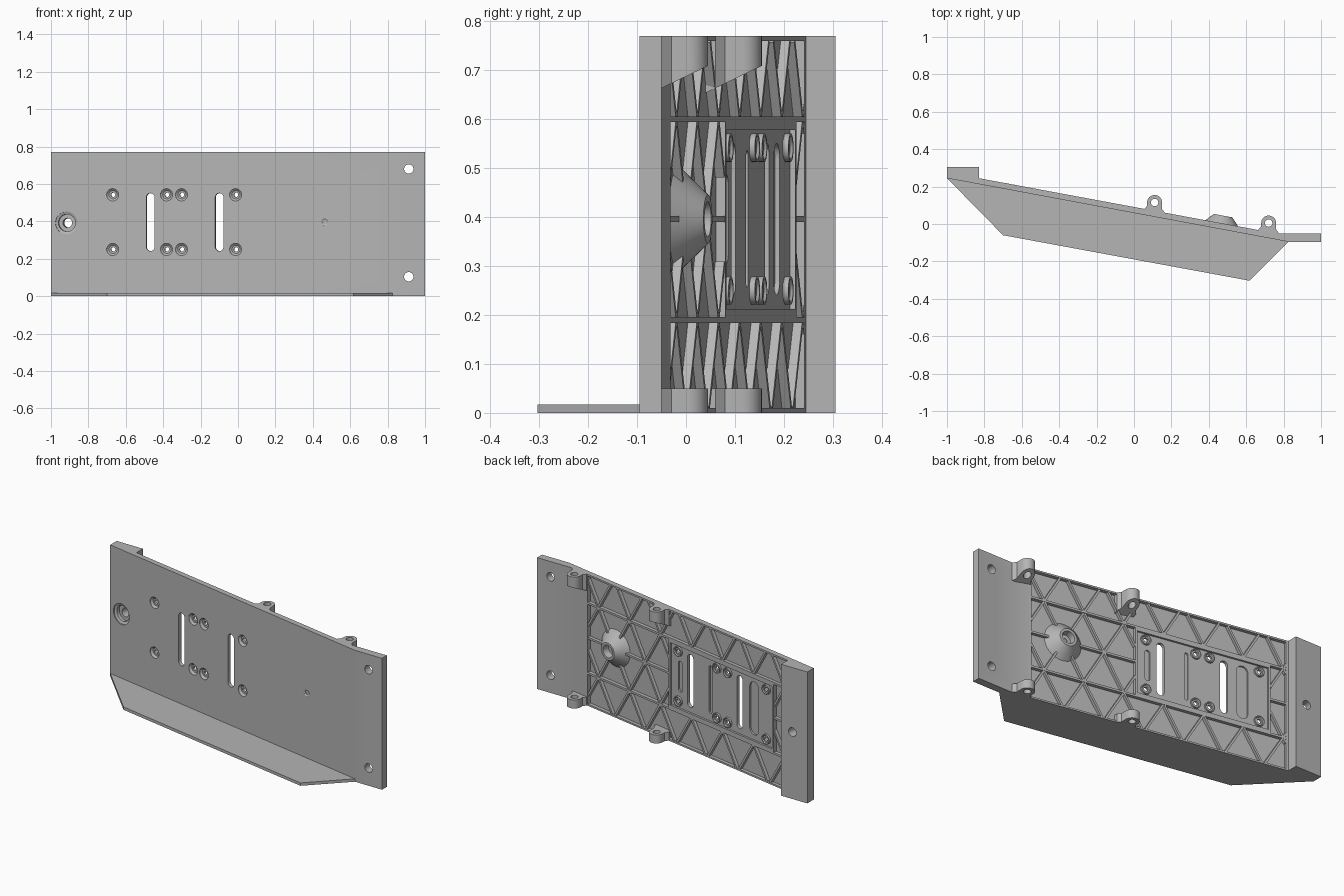
import bpy, bmesh, math
from mathutils import Matrix, Vector

if "Cube" in bpy.data.objects:
    bpy.data.objects.remove(bpy.data.objects["Cube"], do_unlink=True)

grey = bpy.data.materials.new("matte grey")
grey.use_nodes = True
grey.diffuse_color = (0.46, 0.46, 0.46, 1)
grey.node_tree.nodes["Principled BSDF"].inputs["Base Color"].default_value = grey.diffuse_color

HEIGHT, MID = 0.77, 0.396
FLOOR, BACK = 0.012, 0.0315      # web and full thickness of the sloping panel
TILT = math.atan2(-0.34, 1.825)
# Panel frame: x runs along the slope, y points out of the back
PANEL = Matrix.Translation((-1, 0.245, 0)) @ Matrix.Rotation(TILT, 4, 'Z')
WORLD = Matrix.Identity(4)


def along(x):
    return (x + 1) / math.cos(TILT)


def finish(name, bm, matrix=WORLD):
    bmesh.ops.remove_doubles(bm, verts=bm.verts, dist=1e-6)
    bmesh.ops.recalc_face_normals(bm, faces=bm.faces)
    mesh = bpy.data.meshes.new(name)
    bm.to_mesh(mesh)
    bm.free()
    mesh.transform(matrix)
    mesh.materials.append(grey)
    obj = bpy.data.objects.new(name, mesh)
    bpy.context.collection.objects.link(obj)
    return obj


def prism(bm, base, offset):
    """Extrude a planar outline by an offset."""
    a = [bm.verts.new(p) for p in base]
    b = [bm.verts.new(Vector(p) + Vector(offset)) for p in base]
    bm.faces.new(a)
    bm.faces.new(b[::-1])
    for i in range(len(a)):
        j = (i + 1) % len(a)
        bm.faces.new((a[i], a[j], b[j], b[i]))
    return a, b


def box(bm, u0, u1, v0, v1, z0, z1):
    prism(bm, [(u0, v0, z0), (u1, v0, z0), (u1, v1, z0), (u0, v1, z0)], (0, 0, z1 - z0))


def lathe(bm, u, z, loop, n=32):
    """Spin a closed (radius, depth) loop about the panel normal."""
    rings = [[bm.verts.new((u + r * math.cos(t), v, z + r * math.sin(t)))
              for t in (2 * math.pi * k / n for k in range(n))] if r else [bm.verts.new((u, v, z))]
             for r, v in loop]
    for a, b in zip(rings, rings[1:] + rings[:1]):
        if len(a) == len(b) == 1:
            continue
        for k in range(n):
            m = (k + 1) % n
            quad = [a[k % len(a)], a[m % len(a)], b[m % len(b)], b[k % len(b)]]
            bm.faces.new(list(dict.fromkeys(quad)))


def slot(bm, u, half, r, v0, v1):
    outline = []
    for k in range(22):
        t = math.pi * (k % 11) / 10 + (math.pi if k > 10 else 0)
        side = 1 if k <= 10 else -1
        outline.append((u + r * math.cos(t), v0, MID + side * (half - r) + r * math.sin(t)))
    prism(bm, outline, (0, v1 - v0, 0))


def cut(target, cutter):
    mod = target.modifiers.new("cut", 'BOOLEAN')
    mod.operation, mod.solver, mod.object = 'DIFFERENCE', 'EXACT', cutter
    bpy.context.view_layer.objects.active = target
    bpy.ops.object.modifier_apply(modifier=mod.name)
    bpy.data.objects.remove(cutter, do_unlink=True)


# Main body: sloping panel, rear end block and flat flange in one outline
bm = bmesh.new()
outline = [(-1, 0.245), (0.825, -0.095), (1, -0.095), (1, -0.05), (0.76, -0.05),
           (-0.83, 0.245), (-0.83, 0.305), (-1, 0.305)]
prism(bm, [(x, y, 0) for x, y in outline], (0, 0, HEIGHT))
body = finish("sloping_panel", bm)

# Rear pockets: bands above and below, side bays, hardware recess
U0, U1, P0, P1 = 0.18, 1.683, 0.284, 1.057
bm = bmesh.new()
bands = [(U0, U1, 0.01, 0.184), (U0, U1, 0.606, 0.76),
         (U0, P0 - 0.012, 0.196, 0.594), (P1 + 0.012, U1, 0.196, 0.594)]
for u0, u1, z0, z1 in bands:
    box(bm, u0, u1, FLOOR, 0.05, z0, z1)
box(bm, P0, P1, 0.02, 0.05, 0.212, 0.578)
cut(body, finish("pocket_cutter", bm, PANEL))

# Screw holes, slots and shallow grooves
screws = [(along(x), MID + s * 0.146) for x in (-0.67, -0.382, -0.302, -0.013) for s in (-1, 1)]
bm = bmesh.new()
for u, z in screws:
    lathe(bm, u, z, [(0, -0.01), (0.033, -0.01), (0.033, 0.002), (0.022, 0.012),
                     (0.012, 0.012), (0.012, 0.06), (0, 0.06)])
lathe(bm, along(-0.917), MID - 0.004, [(0, -0.02), (0.06, -0.02), (0.06, 0.006), (0.046, 0.012),
                                      (0.046, 0.03), (0.025, 0.03), (0.025, 0.15), (0, 0.15)])
lathe(bm, along(0.463), MID, [(0, -0.01), (0.02, -0.01), (0.02, 0.001), (0.012, 0.006),
                             (0.012, 0.03), (0, 0.03)])
for x in (-0.468, -0.10):
    slot(bm, along(x), 0.155, 0.0225, -0.02, 0.06)
for x, half, r in ((-0.025, 0.09, 0.015), (-0.25, 0.14, 0.011), (-0.575, 0.155, 0.033)):
    slot(bm, along(x), half, r, 0.01, 0.06)
cut(body, finish("hole_cutter", bm, PANEL))

bm = bmesh.new()
for z in (0.104, 0.68):
    lathe(bm, 0.913, z, [(0, -0.2), (0.025, -0.2), (0.025, 0.1), (0, 0.1)])
cut(body, finish("flange_hole_cutter", bm))


# Triangular lattice of stiffening ribs
def clip(a, b, lo, hi):
    t0, t1 = 0, 1
    for i in range(2):
        d = b[i] - a[i]
        if abs(d) < 1e-9:
            if not lo[i] < a[i] < hi[i]:
                return None
            continue
        s, e = sorted(((lo[i] - a[i]) / d, (hi[i] - a[i]) / d))
        t0, t1 = max(t0, s), min(t1, e)
    return (a.lerp(b, t0), a.lerp(b, t1)) if t1 - t0 > 0.02 else None


def rib(bm, a, b, half=0.006):
    n = (b - a).normalized().orthogonal() * half
    prism(bm, [(p.x, FLOOR - 0.004, p.y) for p in (a + n, b + n, b - n, a - n)],
          (0, BACK - FLOOR + 0.003, 0))


PITCH = 0.235
rows = [-0.01, 0.19, MID, 0.6, 0.805]
hub = along(0.463)
bm = bmesh.new()
for u0, u1, z0, z1 in bands:
    lo, hi = (u0, z0), (u1, z1)
    segments = [(Vector((u0, MID)), Vector((u1, MID)))] if z0 < MID < z1 else []
    for r in range(4):
        for k in range(-8, 5):
            for side in (-1, 1):
                start = hub + PITCH * (k + 0.5 * (r % 2))
                segments.append((Vector((start, rows[r])), Vector((start + side * PITCH / 2, rows[r + 1]))))
    for a, b in segments:
        piece = clip(a, b, lo, hi)
        if piece:
            rib(bm, *piece)
finish("lattice_ribs", bm, PANEL)

# Raised rings around the rear screw holes
bm = bmesh.new()
for u, z in screws:
    lathe(bm, u, z, [(0.012, 0.016), (0.029, 0.016), (0.029, BACK), (0.024, BACK),
                     (0.02, 0.026), (0.012, 0.026)], 24)
finish("screw_rings", bm, PANEL)

# Conical socket on the back
bm = bmesh.new()
lathe(bm, hub, MID, [(0.012, 0.008), (0.112, 0.008), (0.05, 0.0735), (0.036, 0.0735),
                     (0.032, 0.035), (0.012, 0.035)], 48)
finish("conical_socket", bm, PANEL)

# Hinge lugs: two at the base, two at the top with sloping undersides
lugs, holes = bmesh.new(), bmesh.new()
arc = [math.pi * k / 16 for k in range(17)]
shape = [(0.04 * math.cos(t), 0.04 * math.sin(t)) for t in arc]
shape += [(-0.04, -0.018), (-0.055, -0.034), (-0.055, -0.06),
          (0.055, -0.075), (0.055, -0.055), (0.04, -0.035)]
for cx, cy in ((0.11, 0.115), (0.72, 0.005)):
    ring = [(cx + 0.02 * math.cos(2 * t), cy + 0.02 * math.sin(2 * t), -0.1) for t in arc[:-1]]
    prism(holes, ring, (0, 0, 1))
    base = [(cx + x, cy + y, 0) for x, y in shape]
    prism(lugs, base, (0, 0, 0.05))
    low, high = prism(lugs, base, (0, 0, HEIGHT))
    for v in low:
        v.co.z = 0.69 + 0.48 * (v.co.y - cy)
hinge = finish("hinge_lugs", lugs)
cut(hinge, finish("lug_hole_cutter", holes))

# Thin shelf along the bottom front
bm = bmesh.new()
shelf = [(-1, 0.245), (-0.7, -0.06), (0.617, -0.303), (0.825, -0.095)]
prism(bm, [(x, y, 0) for x, y in shelf], (0, 0, 0.017))
finish("bottom_shelf", bm)

# Smooth round walls, keep edges crisp
bpy.ops.object.select_all(action='DESELECT')
for obj in bpy.context.collection.objects:
    if obj.type == 'MESH' and grey.name in obj.data.materials:
        obj.select_set(True)
        bpy.context.view_layer.objects.active = obj
bpy.ops.object.shade_smooth_by_angle(angle=math.radians(30))
